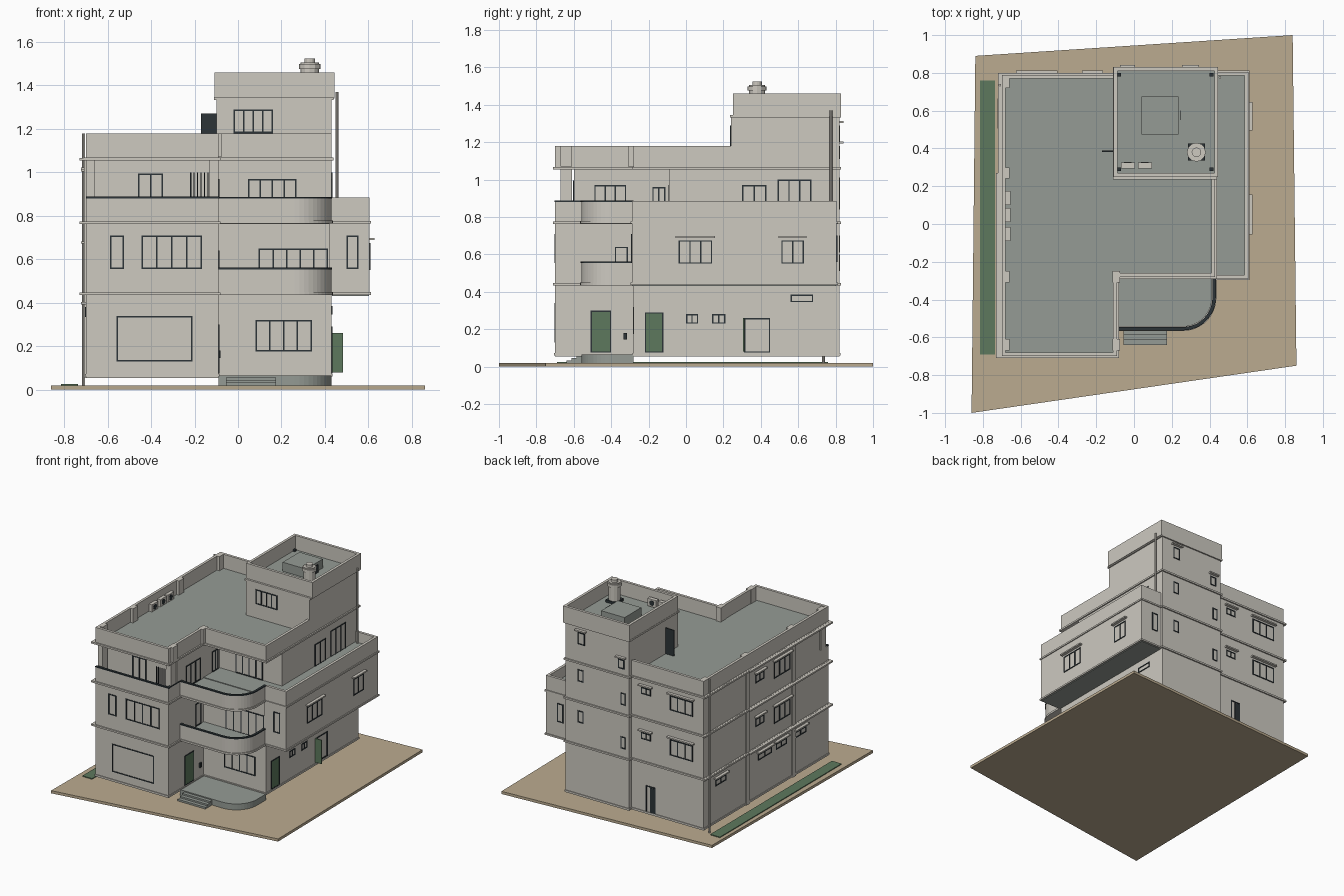
import bpy, bmesh, math
from mathutils import Matrix, Vector

if "Cube" in bpy.data.objects:
    bpy.data.objects.remove(bpy.data.objects["Cube"])


def material(name, r, g, b):
    m = bpy.data.materials.new(name)
    m.diffuse_color = (r, g, b, 1)
    m.use_nodes = True
    m.node_tree.nodes["Principled BSDF"].inputs["Base Color"].default_value = m.diffuse_color
    return m


WALL = material("warm plaster", 0.61, 0.585, 0.53)
DECK = material("grey deck", 0.30, 0.33, 0.30)
SAND = material("sand ground", 0.50, 0.41, 0.28)
GREEN = material("green", 0.11, 0.19, 0.11)
DARK = material("dark metal", 0.025, 0.034, 0.038)


def finish(name, bm, mat):
    bmesh.ops.recalc_face_normals(bm, faces=bm.faces)
    me = bpy.data.meshes.new(name)
    bm.to_mesh(me)
    bm.free()
    ob = bpy.data.objects.new(name, me)
    me.materials.append(mat)
    bpy.context.collection.objects.link(ob)
    return ob


def add_box(bm, x0, x1, y0, y1, z0, z1):
    mat = Matrix.Translation(((x0 + x1) / 2, (y0 + y1) / 2, (z0 + z1) / 2))
    bmesh.ops.create_cube(bm, size=1, matrix=mat @ Matrix.Diagonal((x1 - x0, y1 - y0, z1 - z0, 1)))


def boxes(name, mat, *items):
    bm = bmesh.new()
    for it in items:
        add_box(bm, *it)
    return finish(name, bm, mat)


def prism(name, mat, pts, z0, z1):
    bm = bmesh.new()
    f = bm.faces.new([bm.verts.new((x, y, z0)) for x, y in pts])
    up = bmesh.ops.extrude_face_region(bm, geom=[f])["geom"]
    bmesh.ops.translate(bm, vec=(0, 0, z1 - z0), verts=[v for v in up if isinstance(v, bmesh.types.BMVert)])
    return finish(name, bm, mat)


def cylinder(name, mat, x, y, r, z0, z1, n=12):
    bm = bmesh.new()
    bmesh.ops.create_cone(bm, cap_ends=True, segments=n, radius1=r, radius2=r, depth=z1 - z0,
                          matrix=Matrix.Translation((x, y, (z0 + z1) / 2)))
    return finish(name, bm, mat)


def footprint(d=0.0, wing=-0.70, right=-0.28):
    return [(-.70 - d, wing - d), (-.09 + d, wing - d), (-.09 + d, right - d), (.43 + d, right - d),
            (.43 + d, .82 + d), (-.10 - d, .82 + d), (-.10 - d, .79 + d), (-.70 - d, .79 + d)]


def curve(d=0.0):
    """Balcony edge with one round corner, inset by d."""
    r = 0.17 - d
    arc = [(.26 + r * math.sin(a), -.39 - r * math.cos(a)) for a in [i * math.pi / 24 for i in range(13)]]
    return [(-.09, -.56 + d)] + arc + [(.43 - d, -.28)]


def windows(name, side, plane, rows, hood=False):
    """Frames on a facade. rows: u0, u1, z0, z1, panes. side: axis and outward sign."""
    bm = bmesh.new()
    hoods = bmesh.new()
    axis, sign = side

    def put(b, u0, u1, z0, z1, out):
        p0, p1 = sorted((plane - sign * .004, plane + sign * out))
        add_box(b, *((u0, u1, p0, p1) if axis == "y" else (p0, p1, u0, u1)), z0, z1)

    t = 0.007
    for u0, u1, z0, z1, n in rows:
        put(bm, u0, u1, z0, z0 + t, .004)
        put(bm, u0, u1, z1 - t, z1, .004)
        for i in range(n + 1):
            u = u0 + (u1 - u0 - t) * i / n
            put(bm, u, u + t, z0, z1, .004)
        if hood:
            put(hoods, u0 - .015, u1 + .015, z1 + .013, z1 + .023, .022)
    finish(name, bm, DARK)
    if hood:
        finish(name + "_hoods", hoods, WALL)
    else:
        hoods.free()


FRONT, BACK, LEFT, RIGHT = ("y", -1), ("y", 1), ("x", -1), ("x", 1)

# Ground, planting strip, porch and steps
prism("ground", SAND, [(-.86, -1), (.86, -.75), (.84, 1), (-.84, .89)], 0, .02)
boxes("planting_strip", GREEN, (-.815, -.735, -.69, .76, .018, .026))
prism("porch", DECK, curve() + [(-.09, -.28)], .02, .065)
boxes("porch_steps", DECK, *[(-.055, .175, -.64 + i * .027, -.55, .02, .033 + i * .012) for i in range(3)])

# Storeys
prism("ground_storey", WALL, footprint(), .055, .437)
prism("middle_storey", WALL, footprint(), .437, .80)
prism("top_storey", WALL, footprint(0, -.60, -.09), .80, 1.06)
prism("roof_slab", WALL, footprint(), 1.055, 1.07)
boxes("side_overhang", WALL, (.42, .605, -.29, .805, .437, .80))
boxes("overhang_underside", DECK, (.432, .603, -.288, .803, .432, .438))
prism("plinth_band", WALL, footprint(.005), .06, .073)
for i, z in enumerate((.435, .762, 1.055)):
    prism(f"floor_band_{i}", WALL, footprint(.01), z, z + .013)
    boxes(f"left_ledge_{i}", WALL, (-.73, -.69, -.71, .27, z, z + .012), (-.72, -.69, .27, .80, z, z + .012))
for i, z in enumerate((.435, .762)):
    boxes(f"overhang_band_{i}", WALL, (.43, .612, -.297, .812, z + .002, z + .014))

# Shallow pilasters on the long left wall
boxes("left_pilasters", WALL, *[(-.708, -.69, y - .02, y + .02, .055, 1.055) for y in (-.28, .27)])

# Curved balconies with dark rail on top
for i, (z, top) in enumerate(((.435, .56), (.765, .885))):
    prism(f"balcony_slab_{i}", WALL, curve() + [(-.09, -.28)], z, z + .03)
    prism(f"balcony_deck_{i}", DECK, curve(.015) + [(-.09, -.28)], z + .03, z + .036)
    prism(f"balcony_parapet_{i}", WALL, curve() + curve(.02)[::-1], z + .03, top - .006)
    prism(f"balcony_lip_{i}", WALL, curve(-.006) + curve(.01)[::-1], z, z + .014)
    prism(f"balcony_rail_{i}", DARK, curve(-.003) + curve(.015)[::-1], top - .006, top + .002)

# Top storey terraces
boxes("terrace_deck", DECK, (.43, .59, -.28, .79, .80, .806), (-.09, .43, -.28, -.09, .80, .806),
      (-.69, -.10, -.69, -.60, .80, .806))
boxes("terrace_parapet", WALL, (.585, .605, -.29, .805, .80, .885), (.43, .585, -.29, -.27, .80, .885),
      (.43, .585, .785, .805, .80, .885), (-.70, -.09, -.70, -.68, .775, .882),
      (-.70, -.68, -.68, -.60, .775, .882), (-.11, -.09, -.68, -.56, .775, .882))
boxes("terrace_rail", DARK, (-.70, -.085, -.703, -.685, .88, .888), (-.105, -.087, -.70, -.56, .88, .888))
boxes("terrace_columns", WALL, (-.70, -.66, -.67, -.61, .80, 1.06), (-.13, -.09, -.67, -.61, .80, 1.06))
boxes("terrace_grille", DARK, *[(-.22 + i * .016, -.215 + i * .016, -.665, -.66, .80, 1.0) for i in range(7)])

# Main roof: deck, parapet and posts
prism("roof_deck", DECK, footprint(-.01), 1.069, 1.074)
boxes("roof_parapet", WALL, (-.70, -.68, -.70, .79, 1.07, 1.18), (-.68, -.09, -.70, -.68, 1.07, 1.18),
      (-.11, -.09, -.68, -.28, 1.07, 1.18), (-.11, .43, -.28, -.26, 1.07, 1.18),
      (.41, .43, -.26, .25, 1.07, 1.18), (-.68, -.10, .77, .79, 1.07, 1.18))
boxes("roof_posts", WALL, *[(-.695, -.66, y - .03, y + .03, 1.07, 1.18) for y in (-.64, -.28, .27, .75)],
      *[(-.115, -.075, y - .03, y + .03, 1.07, 1.18) for y in (-.64, -.28)])

# Stair tower with its own roof
boxes("stair_tower", WALL, (-.10, .43, .24, .82, 1.07, 1.345))
boxes("tower_parapet", WALL, (-.108, .445, .25, .27, 1.34, 1.46), (-.108, .445, .81, .83, 1.34, 1.46),
      (-.108, -.088, .27, .81, 1.34, 1.46), (.425, .445, .27, .81, 1.34, 1.46))
boxes("tower_band", WALL, (-.11, .44, .235, .83, 1.333, 1.346))
boxes("tower_deck", DECK, (-.09, .43, .265, .815, 1.344, 1.352))
boxes("tower_hatch", DECK, (.04, .235, .475, .675, 1.35, 1.42))
boxes("hatch_door", DARK, (.245, .25, .55, .60, 1.35, 1.41))
boxes("tower_corner_caps", DARK, *[(x - .01, x + .01, y - .01, y + .01, 1.35, 1.365)
                                   for x in (-.08, .41) for y in (.29, .79)])
boxes("roof_door_leaf", DARK, (-.17, -.10, .38, .388, 1.075, 1.27))

# Water tank
boxes("tank_stand", DARK, (.285, .375, .335, .425, 1.35, 1.37))
cylinder("water_tank", WALL, .33, .38, .042, 1.37, 1.505)
cylinder("tank_rib", WALL, .33, .38, .05, 1.475, 1.498)
cylinder("tank_lid", WALL, .33, .38, .025, 1.505, 1.524)

# Air conditioners with a dark fan disc
units = [(-.67, y, 1.10, 1) for y in (.137, .047, -.053)] + [(-.032, .31, 1.39, 0), (.058, .31, 1.39, 0)]
for i, (x, y, z, turn) in enumerate(units):
    hx, hy = (.015, .037) if turn else (.037, .015)
    boxes(f"air_conditioner_{i}", WALL, (x - hx, x + hx, y - hy, y + hy, z - .028, z + .028))
    fan = cylinder(f"fan_{i}", DARK, 0, 0, .02, -.002, .002)
    fan.rotation_euler = (0, math.pi / 2, 0) if turn else (math.pi / 2, 0, 0)
    fan.location = (x + hx, y, z) if turn else (x, y + hy, z)

# Drain pipes
cylinder("drain_pipe_left", WALL, -.71, .735, .007, .02, 1.18, 8)
cylinder("drain_pipe_right", WALL, .455, .775, .007, .80, 1.37, 8)

# Front windows
windows("garage_front", FRONT, -.70, [(-.56, -.21, .13, .34, 1)])
windows("wing_front_windows", FRONT, -.70, [(-.59, -.525, .555, .71, 1), (-.445, -.165, .555, .71, 4)])
windows("wing_top_window", FRONT, -.60, [(-.46, -.345, .80, .995, 2)])
windows("centre_front_windows", FRONT, -.28, [(.08, .34, .175, .32, 4), (.095, .415, .465, .65, 5)])
windows("top_front_window", FRONT, -.09, [(.045, .27, .805, .97, 4)])
windows("overhang_front_window", FRONT, -.29, [(.50, .555, .555, .71, 1)])
windows("tower_front_window", FRONT, .24, [(-.02, .16, 1.18, 1.29, 4)])

# Right windows
windows("wing_side_doors", RIGHT, -.09, [(-.51, -.40, .075, .30, 1), (-.38, -.31, .47, .64, 1),
                                         (-.49, -.32, .805, .97, 3), (-.18, -.11, .805, .96, 2)])
windows("right_ground_windows", RIGHT, .43, [(-.22, -.12, .075, .29, 1), (0, .065, .23, .28, 2),
                                             (.14, .21, .23, .28, 2), (.31, .45, .075, .26, 1),
                                             (.56, .68, .345, .385, 1)])
windows("right_top_windows", RIGHT, .43, [(.30, .43, .80, .97, 2), (.49, .67, .80, 1.0, 3)])
windows("overhang_side_windows", RIGHT, .605, [(-.04, .14, .55, .675, 3), (.51, .63, .55, .675, 2)], True)
boxes("green_doors", GREEN, (-.092, -.087, -.503, -.407, .08, .293), (.428, .433, -.213, -.127, .08, .283),
      (.43, .483, .305, .312, .08, .26))
boxes("entry_lamp", DARK, (-.092, -.08, -.335, -.315, .145, .18))

# Back windows
windows("wing_back_windows", BACK, .79, [(-.61, -.42, .89, 1.0, 3), (-.61, -.42, .55, .67, 3),
                                         (-.26, -.18, .95, 1.0, 2), (-.26, -.18, .61, .66, 2)], True)
windows("back_door", BACK, .79, [(-.30, -.22, .06, .27, 1)])
boxes("back_door_leaf", DARK, (-.293, -.255, .785, .793, .07, .26))
windows("tower_back_high_window", BACK, .82, [(.27, .33, 1.2, 1.29, 1), (-.06, -.01, 1.11, 1.18, 1)], True)
windows("tower_back_windows", BACK, .82, [(.28, .33, .92, 1.01, 1), (.28, .33, .61, .70, 1),
                                          (-.07, -.03, .84, .93, 1), (-.07, -.03, .51, .60, 1)])
windows("overhang_back_window", BACK, .805, [(.46, .51, .56, .70, 1)])

# Left windows
windows("left_windows", LEFT, -.70, [(-.24, -.05, .88, 1.0, 3), (-.24, -.05, .54, .66, 3),
                                     (.07, .17, .93, .99, 2), (.07, .17, .60, .66, 2)], True)
windows("left_ground_windows", LEFT, -.70, [(.52, .65, .335, .38, 2), (-.02, .14, .335, .38, 2),
                                            (-.20, -.07, .335, .38, 2), (-.43, -.30, .335, .38, 2)], True)
